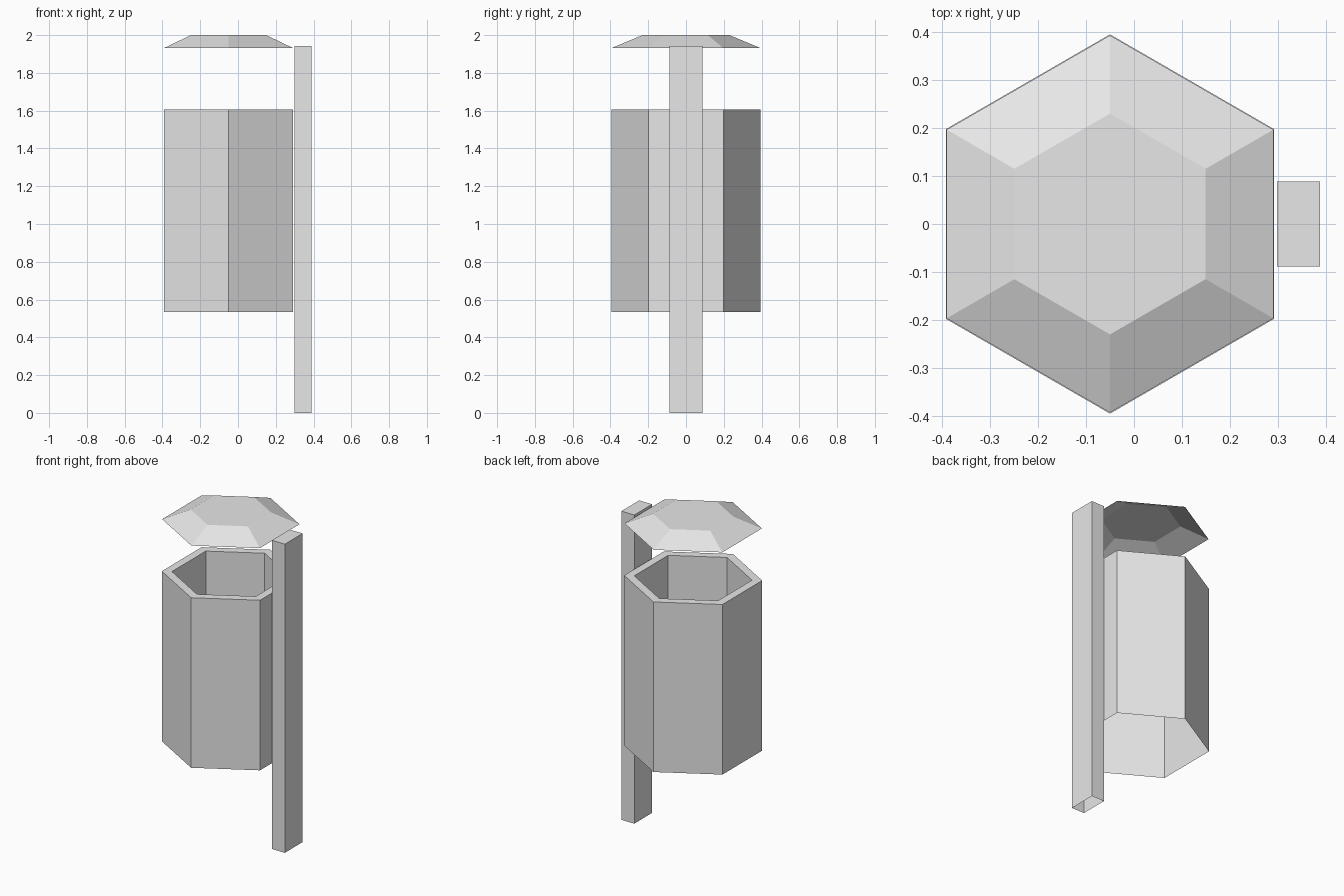
import bpy
import bmesh
from math import cos, sin, pi

cube = bpy.data.objects.get("Cube")
if cube:
    bpy.data.objects.remove(cube, do_unlink=True)

GREY = (0.8, 0.8, 0.8, 1.0)
grey = bpy.data.materials.new("plain grey")
grey.use_nodes = True
grey.diffuse_color = GREY
grey.node_tree.nodes["Principled BSDF"].inputs["Base Color"].default_value = GREY


def hexagon(radius):
    """Corners of a hexagon pointing along y."""
    return [(radius * cos(pi / 6 + i * pi / 3), radius * sin(pi / 6 + i * pi / 3))
            for i in range(6)]


def rectangle(width, depth):
    x, y = width / 2, depth / 2
    return [(x, -y), (x, y), (-x, y), (-x, -y)]


def open_shell(name, centre_x, sections):
    """Bridge (outline, height) sections, open at the start and capped at the end."""
    bm = bmesh.new()
    rings = [[bm.verts.new((x, y, z)) for x, y in outline] for outline, z in sections]
    for low, high in zip(rings, rings[1:]):
        n = len(low)
        for i in range(n):
            j = (i + 1) % n
            bm.faces.new((low[i], low[j], high[j], high[i]))
    bm.faces.new(rings[-1])
    mesh = bpy.data.meshes.new(name)
    bm.to_mesh(mesh)
    bm.free()
    mesh.materials.append(grey)
    obj = bpy.data.objects.new(name, mesh)
    obj.location.x = centre_x
    bpy.context.collection.objects.link(obj)
    return obj


BIN_X = -0.05

# Bin: outer wall, flat rim, inner wall and floor
open_shell("bin_body", BIN_X, [
    (hexagon(0.395), 0.535),
    (hexagon(0.395), 1.605),
    (hexagon(0.337), 1.605),
    (hexagon(0.337), 1.1),
])

# Floating sloped lid, hollow underneath
open_shell("lid", BIN_X, [
    (hexagon(0.393), 1.932),
    (hexagon(0.23), 2.0),
])

# Support post, open at the foot
post = rectangle(0.09, 0.177)
open_shell("post", 0.343, [(post, 0.0), (post, 1.942)])
